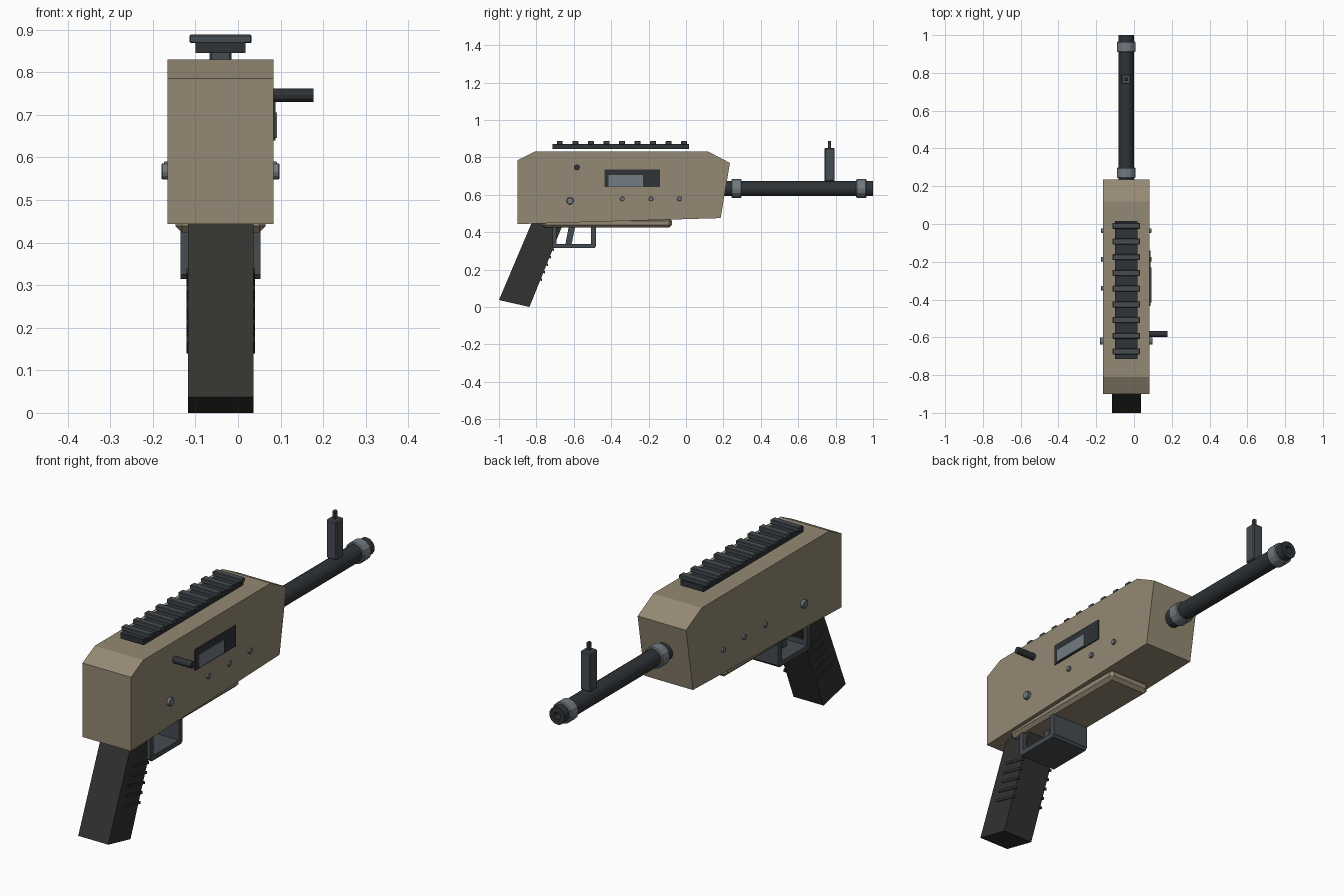
import bpy, bmesh, math
from mathutils import Matrix

if "Cube" in bpy.data.objects:
    bpy.data.objects.remove(bpy.data.objects["Cube"])

CX = -0.041  # centre line of body and barrel


def material(name, rgb):
    m = bpy.data.materials.new(name)
    m.diffuse_color = (*rgb, 1)
    m.use_nodes = True
    m.node_tree.nodes["Principled BSDF"].inputs["Base Color"].default_value = m.diffuse_color
    return m


TAN = material("tan", (0.30, 0.25, 0.175))
BLACK = material("black", (0.032, 0.032, 0.029))
STEEL = material("dark_steel", (0.028, 0.033, 0.038))
GREY = material("mid_grey", (0.06, 0.072, 0.083))
LIGHT = material("light_grey", (0.17, 0.20, 0.225))


def finish(name, bm, mat, bevel=0):
    bmesh.ops.recalc_face_normals(bm, faces=bm.faces)
    me = bpy.data.meshes.new(name)
    bm.to_mesh(me)
    bm.free()
    me.materials.append(mat)
    ob = bpy.data.objects.new(name, me)
    bpy.context.collection.objects.link(ob)
    if bevel:
        mod = ob.modifiers.new("bevel", 'BEVEL')
        mod.width = bevel
        mod.segments = 1
    return ob


def extrude_x(name, profile, x0, x1, mat, bevel=0):
    """Side profile given as (y, z) points, extruded along x."""
    bm = bmesh.new()
    f = bm.faces.new([bm.verts.new((x0, y, z)) for y, z in profile])
    r = bmesh.ops.extrude_face_region(bm, geom=[f])
    verts = [v for v in r["geom"] if isinstance(v, bmesh.types.BMVert)]
    bmesh.ops.translate(bm, verts=verts, vec=(x1 - x0, 0, 0))
    return finish(name, bm, mat, bevel)


def box(name, x, y, z, mat, bevel=0):
    return extrude_x(name, [(y[0], z[0]), (y[1], z[0]), (y[1], z[1]), (y[0], z[1])],
                     x[0], x[1], mat, bevel)


def cylinder(name, axis, a, b, c1, c2, r, n, mat, bevel=0, bore=0):
    """Cylinder along x (c1=y, c2=z) or y (c1=x, c2=z) from a to b."""
    bm = bmesh.new()
    bmesh.ops.create_cone(bm, cap_ends=True, segments=n, radius1=r, radius2=r, depth=b - a)
    if axis == 'x':
        rot, loc = Matrix.Rotation(math.pi / 2, 4, 'Y'), ((a + b) / 2, c1, c2)
    else:
        rot, loc = Matrix.Rotation(-math.pi / 2, 4, 'X'), (c1, (a + b) / 2, c2)
    bmesh.ops.transform(bm, matrix=Matrix.Translation(loc) @ rot, verts=bm.verts)
    if bore:  # hollow out the far end
        end = max(bm.faces, key=lambda f: f.calc_center_median().y)
        bmesh.ops.inset_region(bm, faces=[end], thickness=r - bore)
        r2 = bmesh.ops.extrude_face_region(bm, geom=[end])
        vs = [v for v in r2["geom"] if isinstance(v, bmesh.types.BMVert)]
        bmesh.ops.translate(bm, verts=vs, vec=(0, -0.06, 0))
        if end.is_valid:
            bm.faces.remove(end)
    return finish(name, bm, mat, bevel)


# Receiver body
extrude_x("receiver", [(-0.90, 0.443), (0.185, 0.475), (0.235, 0.77), (0.12, 0.83),
                       (-0.81, 0.83), (-0.90, 0.785)], -0.165, 0.083, TAN)
# Chamfered plate under the body
box("lower_plate", (-0.147, 0.065), (-0.77, -0.075), (0.424, 0.475), TAN, 0.015)

# Grip with slanted ridges on both sides
extrude_x("grip", [(-1.0, 0.037), (-0.837, 0.0), (-0.655, 0.45), (-0.825, 0.45)],
          -0.117, 0.036, BLACK)
for i in range(5):
    z = 0.145 + 0.04 * i
    y = -0.837 + z * 0.182 / 0.45 + 0.008   # just past the front edge
    prof = [(y - 0.115, z + 0.022), (y, z - 0.006), (y, z + 0.006), (y - 0.115, z + 0.034)]
    extrude_x(f"grip_ridge_right_{i}", prof, 0.030, 0.040, BLACK)
    extrude_x(f"grip_ridge_left_{i}", prof, -0.121, -0.111, BLACK)

# Trigger guard and trigger
extrude_x("trigger_guard", [(-0.715, 0.44), (-0.715, 0.325), (-0.705, 0.314), (-0.49, 0.314),
                            (-0.48, 0.325), (-0.48, 0.44), (-0.508, 0.44), (-0.508, 0.337),
                            (-0.692, 0.337), (-0.692, 0.44)], -0.135, 0.053, GREY)
extrude_x("trigger", [(-0.625, 0.44), (-0.645, 0.335), (-0.612, 0.335), (-0.59, 0.44)],
          CX - 0.025, CX + 0.025, GREY)

# Top rail
box("rail_base", (CX - 0.059, CX + 0.059), (-0.715, 0.015), (0.845, 0.871), STEEL)
for i in range(9):
    y = -0.675 + 0.0832 * i
    box(f"rail_tooth_{i}", (CX - 0.073, CX + 0.073), (y - 0.016, y + 0.016),
        (0.868, 0.888), GREY, 0.003)

# Ejection port, bolt and charging handle
box("ejection_port", (0.07, 0.088), (-0.435, -0.14), (0.64, 0.736), STEEL)
box("bolt", (0.075, 0.092), (-0.415, -0.23), (0.645, 0.705), LIGHT)
cylinder("charging_handle", 'x', 0.05, 0.177, -0.583, 0.746, 0.016, 12, STEEL)

# Cross pins through the body
cylinder("pin_large", 'x', CX - 0.139, CX + 0.139, -0.62, 0.567, 0.02, 8, LIGHT, 0.003)
for i, y in enumerate((-0.34, -0.187, -0.035)):
    cylinder(f"pin_small_{i}", 'x', CX - 0.133, CX + 0.133, y, 0.578, 0.013, 8, LIGHT, 0.002)

# Barrel with collars
cylinder("barrel", 'y', 0.2, 1.0, CX, 0.633, 0.04, 16, STEEL, bore=0.017)
for name, a, b in (("rear_collar", 0.243, 0.298), ("muzzle_collar", 0.91, 0.965)):
    cylinder(name, 'y', a, b, CX, 0.633, 0.05, 12, LIGHT, 0.004)

# Front sight
box("sight_post", (CX - 0.026, CX + 0.026), (0.74, 0.795), (0.67, 0.85), GREY, 0.005)
box("sight_blade", (CX - 0.008, CX + 0.008), (0.758, 0.776), (0.84, 0.888), GREY, 0.003)
